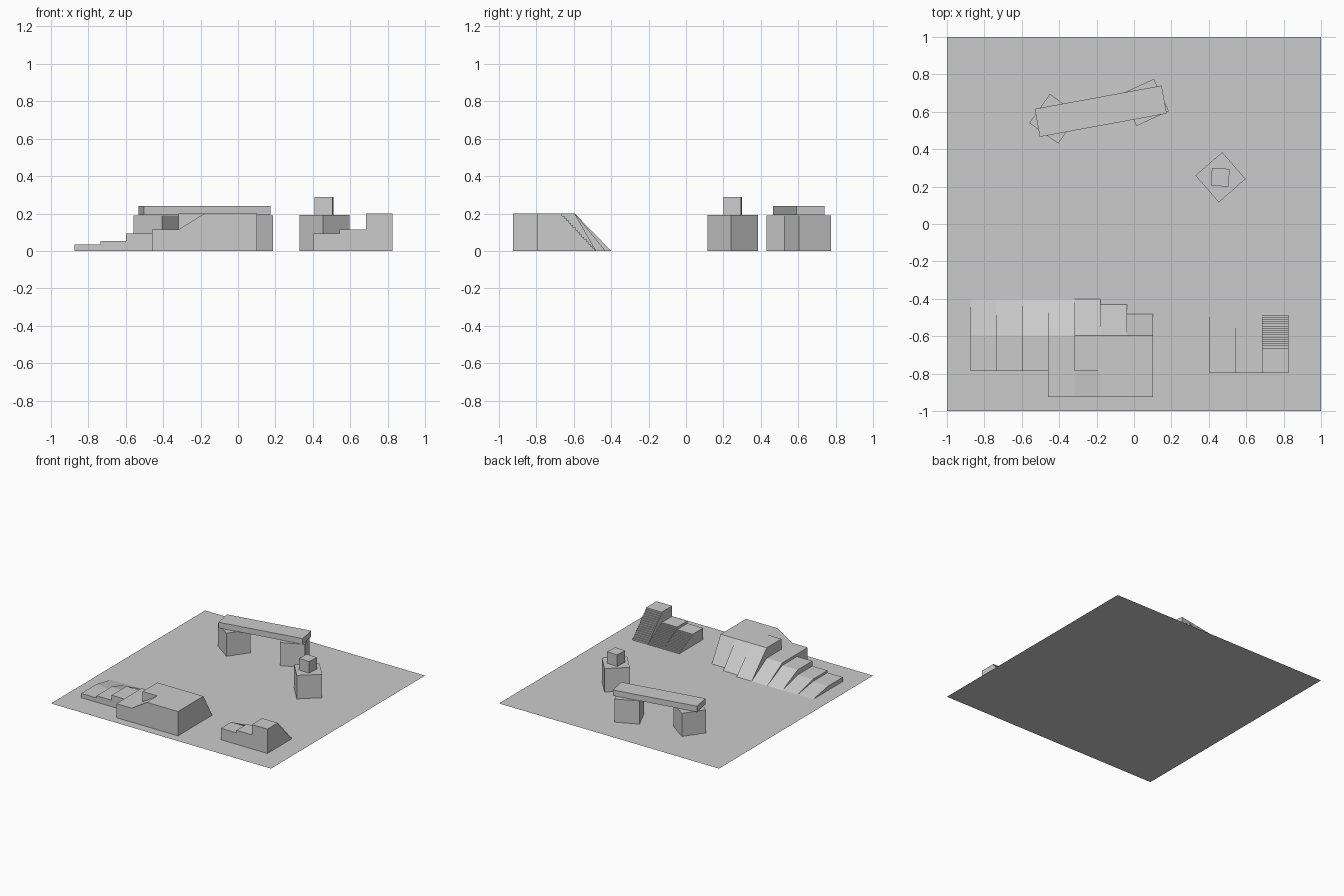
import bpy
from math import radians

if "Cube" in bpy.data.objects:
    bpy.data.objects.remove(bpy.data.objects["Cube"])


def mesh_object(name, verts, faces):
    mesh = bpy.data.meshes.new(name)
    mesh.from_pydata(verts, [], faces)
    mesh.update()
    obj = bpy.data.objects.new(name, mesh)
    bpy.context.collection.objects.link(obj)
    return obj


def block(name, size, x, y, z0, angle):
    """Box standing on z0, turned about z."""
    sx, sy, sz = size
    bpy.ops.mesh.primitive_cube_add(size=1, location=(x, y, z0 + sz / 2),
                                    rotation=(0, 0, radians(angle)))
    obj = bpy.context.object
    obj.name = name
    obj.scale = size
    return obj


def prism(name, profile, a, b, axis):
    """Clockwise profile (u, z) extruded from a to b; axis 'X' uses u = y, axis 'Y' uses u = x."""
    n = len(profile)
    if axis == 'X':
        verts = [(t, u, z) for t in (a, b) for u, z in profile]
    else:
        verts = [(u, t, z) for t in (b, a) for u, z in profile]
    faces = [tuple(range(n)), tuple(range(2 * n - 1, n - 1, -1))]
    faces += [(i, i + n, (i + 1) % n + n, (i + 1) % n) for i in range(n)]
    # outward normals for a profile running bottom-front, top-front, top-back, bottom-back
    return mesh_object(name, verts, [f[::-1] for f in faces])


def recalc(obj):
    import bmesh
    bm = bmesh.new()
    bm.from_mesh(obj.data)
    bmesh.ops.recalc_face_normals(bm, faces=bm.faces)
    bm.to_mesh(obj.data)
    bm.free()


# Ground sheet
bpy.ops.mesh.primitive_plane_add(size=2)
bpy.context.object.name = "ground_sheet"

# Beam resting on two turned cubes
block("beam_support_left", (0.19, 0.19, 0.19), -0.4275, 0.5625, 0, 54.6)
block("beam_support_right", (0.19, 0.19, 0.19), 0.06, 0.65, 0, 24.8)
block("beam", (0.69, 0.152, 0.047), -0.178, 0.603, 0.193, 10.4)

# Large cube with a small cube on top
block("large_cube", (0.19, 0.19, 0.193), 0.4625, 0.25, 0, 41)
block("small_cube", (0.095, 0.095, 0.095), 0.461, 0.25, 0.193, -4)

# Row of ramps: x start, front y, height, foot of the slope
ramps = [(-0.875, -0.787, 0.035, -0.40), (-0.735, -0.787, 0.053, -0.40),
         (-0.598, -0.787, 0.094, -0.40), (-0.459, -0.925, 0.115, -0.40),
         (-0.317, -0.787, 0.20, -0.40), (-0.18, -0.925, 0.20, -0.43),
         (-0.038, -0.925, 0.20, -0.48)]
ends = [r[0] for r in ramps[1:]] + [0.102]
for i, ((x0, front, h, foot), x1) in enumerate(zip(ramps, ends)):
    recalc(prism(f"ramp_{i + 1}", [(front, 0), (front, h), (-0.595, h), (foot, 0)], x0, x1, 'X'))

# Sideways ramp joining the low and high platforms
recalc(prism("side_ramp", [(-0.317, 0), (-0.317, 0.115), (-0.18, 0.20), (-0.18, 0)],
             -0.925, -0.787, 'Y'))

# Three flights of fine stairs side by side
STEPS = 16
TOP_Y, FOOT_Y = -0.668, -0.48
flights = [(0.402, 0.544, 0.094), (0.544, 0.684, 0.115), (0.684, 0.826, 0.20)]
for i, (x0, x1, h) in enumerate(flights):
    profile = [(-0.797, 0), (-0.797, h)]
    for s in range(STEPS):
        y = TOP_Y + (FOOT_Y - TOP_Y) * (s + 0.5) / STEPS
        profile += [(y, h * (1 - s / STEPS)), (y, h * (1 - (s + 1) / STEPS))]
    recalc(prism(f"stair_flight_{i + 1}", profile, x0, x1, 'X'))
